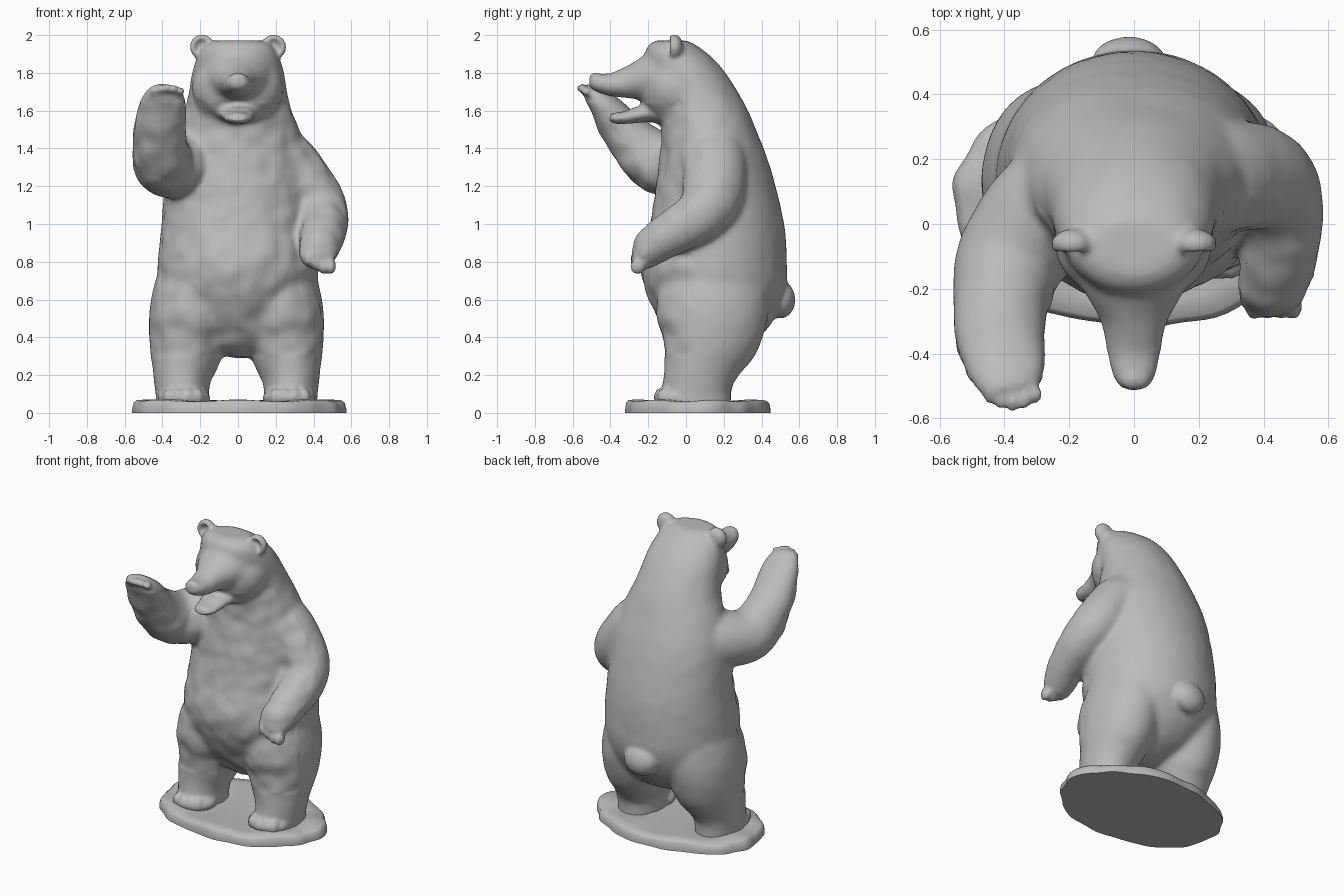
import bpy, bmesh, math
from mathutils import Vector, Matrix, noise

cube = bpy.data.objects.get("Cube")
if cube:
    bpy.data.objects.remove(cube, do_unlink=True)

stone = bpy.data.materials.new("stone_grey")
stone.use_nodes = True
GREY = (0.5, 0.5, 0.5, 1)
stone.diffuse_color = GREY
stone.node_tree.nodes["Principled BSDF"].inputs["Base Color"].default_value = GREY


def finish(name, bm):
    bmesh.ops.recalc_face_normals(bm, faces=bm.faces)
    mesh = bpy.data.meshes.new(name)
    bm.to_mesh(mesh)
    bm.free()
    mesh.materials.append(stone)
    obj = bpy.data.objects.new(name, mesh)
    bpy.context.collection.objects.link(obj)
    return obj


def skin(bm, rings):
    """Bridge vertex rings and cap both ends."""
    n = len(rings[0])
    for a, b in zip(rings, rings[1:]):
        for i in range(n):
            bm.faces.new((a[i], a[(i + 1) % n], b[(i + 1) % n], b[i]))
    bm.faces.new(rings[0])
    bm.faces.new(rings[-1])


def spline(keys, steps=4):
    """Catmull-Rom samples through tuples of any length."""
    k = [keys[0]] + list(keys) + [keys[-1]]
    out = []
    for p0, p1, p2, p3 in zip(k, k[1:], k[2:], k[3:]):
        for s in range(steps):
            t = s / steps
            out.append([b + 0.5 * t * (c - a + t * (2*a - 5*b + 4*c - d + t * (3*(b - c) + d - a)))
                        for a, b, c, d in zip(p0, p1, p2, p3)])
    return out + [list(keys[-1])]


def limb(name, keys, upright=False, n=48):
    """Tube along keys of (x, y, z, half width, half depth)."""
    pts = spline(keys)
    bm = bmesh.new()
    rings = []
    for i, (x, y, z, w, d) in enumerate(pts):
        a, b = Vector(pts[max(i - 1, 0)][:3]), Vector(pts[min(i + 1, len(pts) - 1)][:3])
        t = Vector((0, 0, 1)) if upright else (b - a).normalized()
        side = (Vector((1, 0, 0)) - t * t.x).normalized()
        up = t.cross(side)
        rings.append([bm.verts.new(Vector((x, y, z)) + side * w * math.cos(q) + up * d * math.sin(q))
                      for q in (2 * math.pi * j / n for j in range(n))])
    skin(bm, rings)
    return finish(name, bm)


def ball(name, centre, radii, cupped=False):
    bm = bmesh.new()
    bmesh.ops.create_uvsphere(bm, u_segments=28, v_segments=18, radius=1)
    if cupped:  # press the front into a shallow bowl
        for v in bm.verts:
            r = math.hypot(v.co.x, v.co.z)
            if v.co.y < 0 and r < 0.75:
                v.co.y = -0.65 + 0.75 * (1 - (r / 0.75) ** 2)
    bm.transform(Matrix.Translation(centre) @ Matrix.Diagonal((*radii, 1)))
    return finish(name, bm)


def blend(name, pieces, iterations):
    """Fuse overlapping pieces into one softened surface."""
    bpy.ops.object.select_all(action='DESELECT')
    for p in pieces:
        p.select_set(True)
    obj = pieces[0]
    bpy.context.view_layer.objects.active = obj
    bpy.ops.object.join()
    obj.name = name
    remesh = obj.modifiers.new("fuse", 'REMESH')
    remesh.mode = 'VOXEL'
    remesh.voxel_size = 0.012
    soften = obj.modifiers.new("soften", 'SMOOTH')
    soften.factor = 0.5
    soften.iterations = iterations
    for m in ("fuse", "soften"):
        bpy.ops.object.modifier_apply(modifier=m)
    return obj


# Torso up to the crown: height, half width, front y, back y
profile = [(.29, .04, .05, .16), (.33, .14, -.02, .28), (.39, .25, -.08, .38), (.5, .36, -.145, .47),
           (.65, .415, -.215, .53), (.8, .425, -.24, .535), (1.0, .405, -.19, .52),
           (1.2, .39, -.16, .475), (1.35, .37, -.135, .43), (1.5, .325, -.13, .37),
           (1.6, .285, -.14, .33), (1.7, .26, -.16, .275), (1.8, .245, -.195, .21),
           (1.88, .22, -.22, .14), (1.94, .185, -.205, .065), (1.972, .13, -.16, .01)]
body = [limb("torso", [(0, (f + b) / 2, z, w, (b - f) / 2) for z, w, f, b in profile], True),
        ball("skull", (0, -.06, 1.72), (.245, .19, .2)),
        limb("muzzle", [(0, -.06, 1.765, .2, .16), (0, -.17, 1.77, .175, .14),
                        (0, -.24, 1.76, .135, .11), (0, -.31, 1.748, .1, .085),
                        (0, -.4, 1.738, .085, .062), (0, -.48, 1.752, .065, .048),
                        (0, -.515, 1.757, .04, .03)])]

# Legs
for side, label in ((1, "left"), (-1, "right")):
    x0 = -.008 + side * .002
    body.append(limb(label + "_leg", [(x0 + side * x, y, z, w, d) for x, y, z, w, d in (
        (.15, .15, .86, .18, .25), (.2, .15, .7, .215, .285), (.236, .14, .54, .222, .295),
        (.255, .125, .4, .207, .268), (.272, .09, .28, .182, .215),
        (.286, .065, .18, .152, .185), (.285, .055, .1, .142, .185), (.285, .055, .02, .142, .185))]))

# Raised right arm and lowered left arm
body.append(limb("right_arm", [(-.1, .17, 1.39, .15, .16), (-.26, .06, 1.325, .18, .175),
                               (-.375, -.1, 1.305, .172, .165), (-.408, -.22, 1.375, .152, .152),
                               (-.415, -.33, 1.49, .14, .118), (-.4, -.42, 1.61, .13, .085),
                               (-.385, -.495, 1.69, .105, .052), (-.375, -.53, 1.715, .075, .036)]))
body.append(limb("left_arm", [(.1, .14, 1.41, .14, .15), (.235, .145, 1.355, .155, .17),
                              (.335, .15, 1.24, .152, .168), (.412, .13, 1.12, .152, .158),
                              (.45, .05, 1.03, .138, .138), (.452, -.05, .965, .125, .122),
                              (.44, -.14, .91, .115, .11), (.425, -.205, .85, .105, .092),
                              (.425, -.25, .79, .075, .058)]))
hide = blend("hide", body, 20)

# Details fused onto the soft body
details = [hide,
           ball("tail", (-.015, .5, .6), (.115, .078, .1)),
           limb("lower_jaw", [(0, -.1, 1.6, .15, .08), (0, -.2, 1.59, .105, .052),
                              (0, -.3, 1.567, .083, .036), (0, -.37, 1.56, .07, .03),
                              (0, -.405, 1.566, .045, .022)]),
           ball("nose", (0, -.48, 1.768), (.05, .034, .033)),
           ball("palm", (.415, -.225, .835), (.09, .06, .075))]
for side, label in ((1, "left"), (-1, "right")):
    x0 = -.008 + side * .002
    details.append(ball(label + "_ear", (side * .19, -.062, 1.937), (.066, .046, .067), True))
    details.append(ball(label + "_foot", (x0 + side * .275, -.045, .08), (.14, .125, .063)))
    for i in range(4):
        tx = -.078 + i * .052
        details.append(ball(label + "_toe", (x0 + side * .28 + tx, -.138 + 3 * tx * tx, .085),
                            (.03, .034, .045)))
for i in range(5):
    bend = (i - 2) ** 2
    details.append(ball("raised_claw", (-.447 + i * .036, -.55 + .006 * bend, 1.718 - .004 * bend),
                        (.02, .03, .024)))
for i in range(4):
    details.append(ball("lowered_finger", (.372 + i * .04, -.255, .815 - .02 * min(i, 2)),
                        (.027, .04, .042)))
bear = blend("bear_body", details, 5)

# Lumpy fur, strongest on the chest and belly
normals = [v.normal.copy() for v in bear.data.vertices]
for v, nrm in zip(bear.data.vertices, normals):
    amount = 0.009 if nrm.y < -0.3 and 0.3 < v.co.z < 1.65 else 0.002
    v.co += nrm * amount * noise.noise(v.co * 11)
bear.data.materials.clear()
bear.data.materials.append(stone)
bpy.ops.object.shade_smooth()

# Rocky ground slab: wavy rings from underside to top
bm = bmesh.new()
rings = []
N = 96
for z, size in ((0, 1), (.02, 1), (.05, .985), (.064, .955), (.066, .8), (.058, .5)):
    ring = []
    for i in range(N):
        q = 2 * math.pi * i / N
        wave = 1 + .016 * math.sin(5 * q + 1) + .01 * math.sin(11 * q) + .006 * math.sin(17 * q + 2)
        r = size * (wave - .01)
        dz = .005 * math.sin(7 * q) * (z > .03)
        ring.append(bm.verts.new((.568 * r * math.cos(q), .062 + .385 * r * math.sin(q), z + dz)))
    rings.append(ring)
skin(bm, rings)
slab = finish("ground_slab", bm)
bpy.ops.object.select_all(action='DESELECT')
slab.select_set(True)
bpy.context.view_layer.objects.active = slab
bpy.ops.object.shade_smooth_by_angle(angle=math.radians(50))
